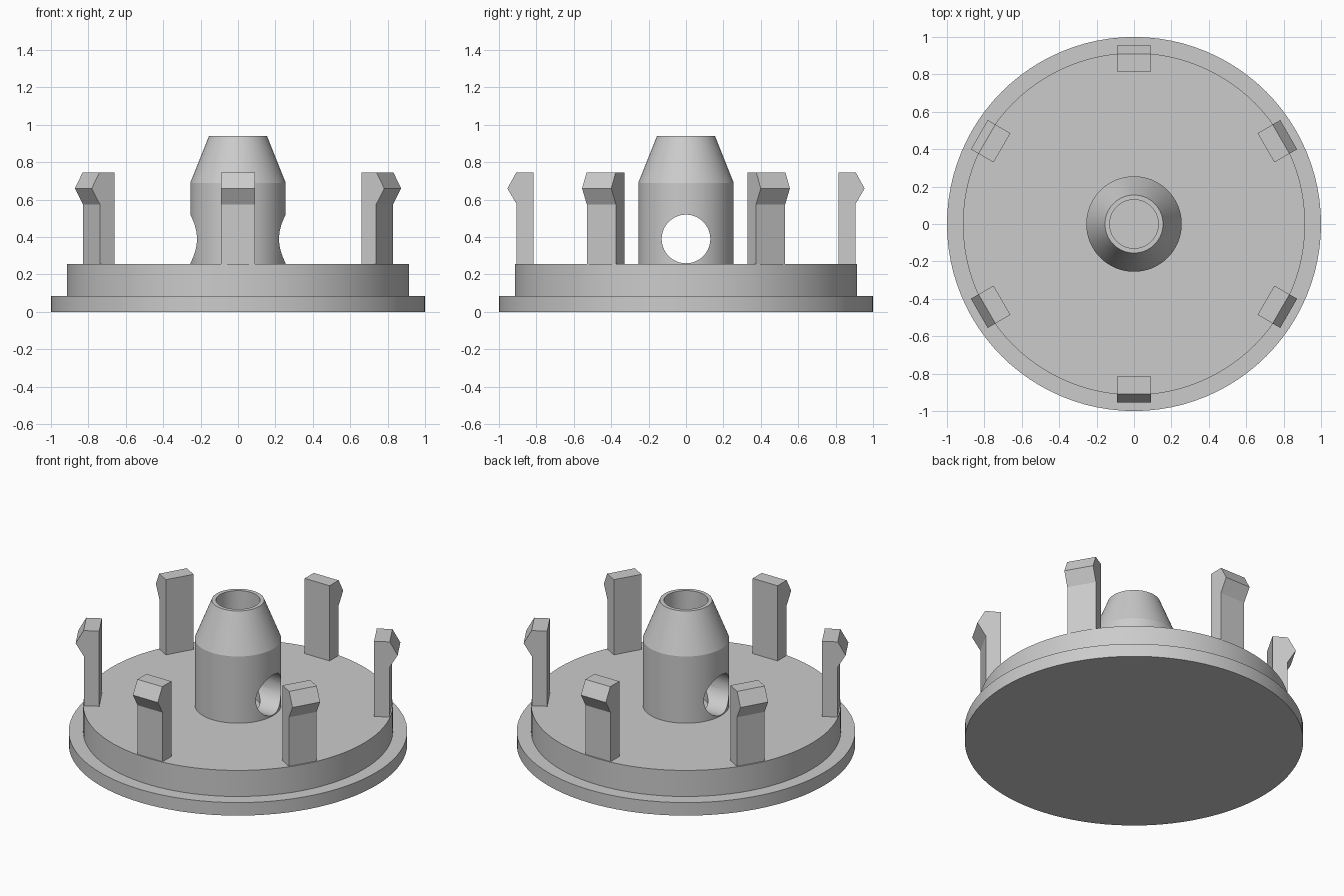
import bpy
import bmesh
from math import cos, sin, pi, radians
from mathutils import Matrix

if "Cube" in bpy.data.objects:
    bpy.data.objects.remove(bpy.data.objects["Cube"], do_unlink=True)

grey = bpy.data.materials.new("plain grey")
grey.use_nodes = True
colour = (0.6, 0.6, 0.6, 1)
grey.diffuse_color = colour
grey.node_tree.nodes["Principled BSDF"].inputs["Base Color"].default_value = colour


def finish(name, bm, smooth=False):
    bmesh.ops.recalc_face_normals(bm, faces=bm.faces)
    mesh = bpy.data.meshes.new(name)
    bm.to_mesh(mesh)
    bm.free()
    mesh.materials.append(grey)
    obj = bpy.data.objects.new(name, mesh)
    bpy.context.collection.objects.link(obj)
    if smooth:
        smooth_edges(obj)
    return obj


def smooth_edges(obj):
    bpy.ops.object.select_all(action='DESELECT')
    obj.select_set(True)
    bpy.context.view_layer.objects.active = obj
    bpy.ops.object.shade_smooth_by_angle(angle=radians(20))


def lathe(profile, closed, steps=96):
    """Revolve (radius, z) points about z; an open profile gets flat caps."""
    bm = bmesh.new()
    rings = [[bm.verts.new((r * cos(2 * pi * i / steps), r * sin(2 * pi * i / steps), z))
              for i in range(steps)] for r, z in profile]
    pairs = list(zip(rings, rings[1:]))
    if closed:
        pairs.append((rings[-1], rings[0]))
    else:
        bm.faces.new(rings[0])
        bm.faces.new(rings[-1])
    for a, b in pairs:
        for i in range(steps):
            j = (i + 1) % steps
            bm.faces.new((a[i], a[j], b[j], b[i]))
    return bm


# Stepped base disc
finish("base", lathe([(1, 0), (1, 0.085), (0.915, 0.085), (0.915, 0.255)], False), True)

# Hollow tapered post, sunk slightly into the base
post = finish("post", lathe([(0.255, 0.24), (0.255, 0.69), (0.155, 0.94),
                             (0.13, 0.94), (0.13, 0.24)], True))

# Cross hole through the post along x
bm = bmesh.new()
bmesh.ops.create_cone(bm, cap_ends=True, segments=64, radius1=0.13, radius2=0.13, depth=1,
                      matrix=Matrix.Translation((0, 0, 0.39)) @ Matrix.Rotation(pi / 2, 4, 'Y'))
cutter = finish("cross_hole_cutter", bm)
cutter.hide_render = True
cutter.hide_viewport = True
cut = post.modifiers.new("cross hole", 'BOOLEAN')
cut.operation = 'DIFFERENCE'
cut.solver = 'EXACT'
cut.object = cutter
bpy.ops.object.select_all(action='DESELECT')
post.select_set(True)
bpy.context.view_layer.objects.active = post
bpy.ops.object.modifier_apply(modifier=cut.name)
bpy.data.objects.remove(cutter, do_unlink=True)
smooth_edges(post)

# Six barbed clips around the rim
clip_profile = [(0.815, 0.24), (0.905, 0.24), (0.905, 0.575),
                (0.955, 0.66), (0.908, 0.745), (0.815, 0.745)]
for n in range(6):
    bm = bmesh.new()
    face = bm.faces.new([bm.verts.new((r, -0.09, z)) for r, z in clip_profile])
    side = bmesh.ops.extrude_face_region(bm, geom=[face])["geom"]
    bmesh.ops.translate(bm, vec=(0, 0.18, 0),
                        verts=[v for v in side if isinstance(v, bmesh.types.BMVert)])
    bm.transform(Matrix.Rotation(radians(30 + 60 * n), 4, 'Z'))
    finish(f"clip_{n + 1}", bm)
